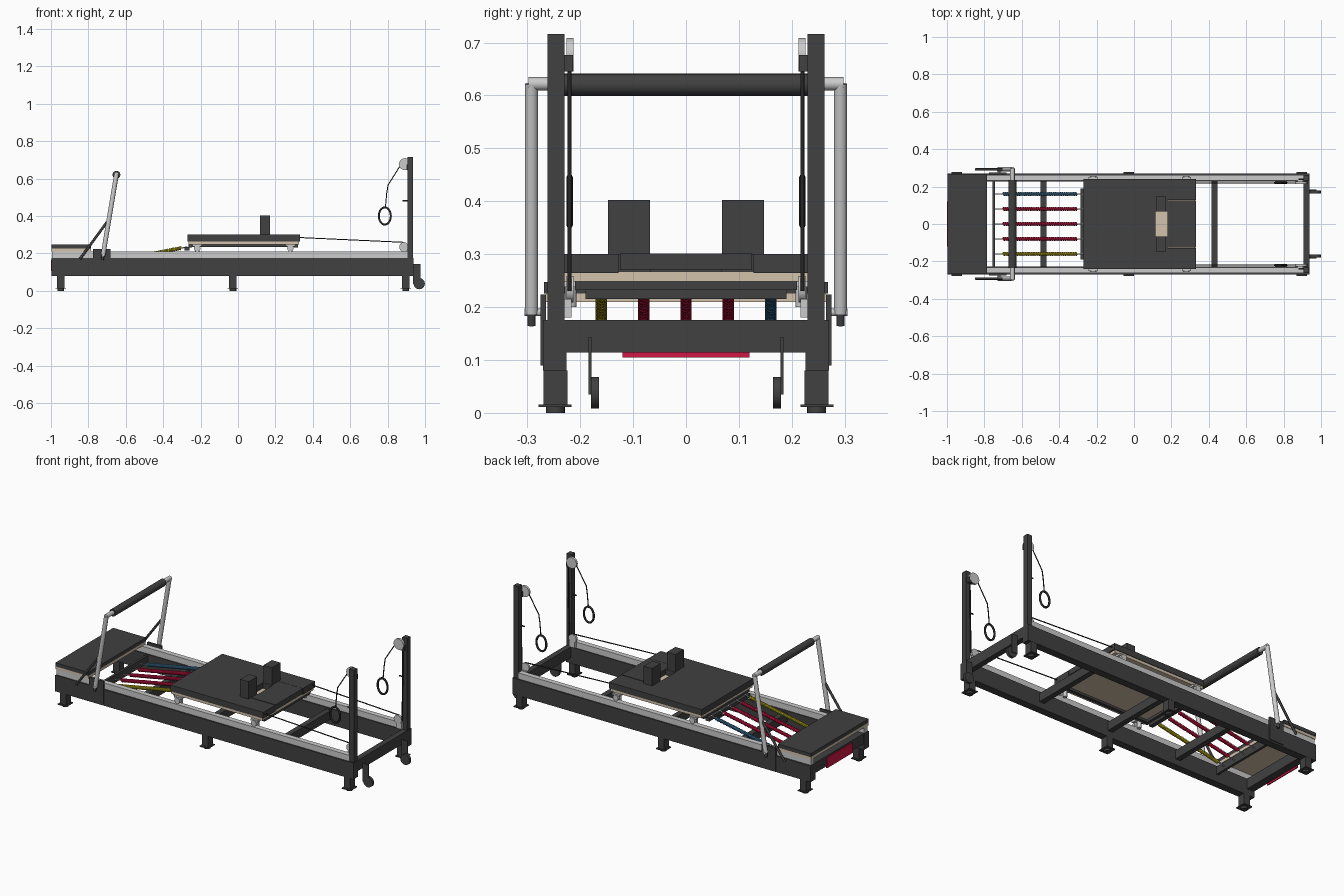
import bpy, bmesh, math
from mathutils import Vector

cube = bpy.data.objects.get("Cube")
if cube:
    bpy.data.objects.remove(cube, do_unlink=True)


def material(name, r, g, b):
    m = bpy.data.materials.new(name)
    m.use_nodes = True
    m.diffuse_color = (r, g, b, 1)
    m.node_tree.nodes["Principled BSDF"].inputs["Base Color"].default_value = (r, g, b, 1)
    return m


DARK = material("charcoal", .052, .052, .052)
BLACK = material("rope black", .02, .02, .02)
LIGHT = material("aluminium", .6, .6, .6)
WOOD = material("birch wood", .65, .54, .4)
RED = material("red", .64, .008, .06)
YELLOW = material("yellow", .47, .4, .01)
BLUE = material("blue", .05, .19, .34)


def add(name, mesh, mat):
    ob = bpy.data.objects.new(name, mesh)
    bpy.context.scene.collection.objects.link(ob)
    mesh.materials.clear()
    mesh.materials.append(mat)
    return ob


def box(name, x, y, z, mat):
    """Box from (low, high) ranges on each axis."""
    bm = bmesh.new()
    bmesh.ops.create_cube(bm, size=1)
    for v in bm.verts:
        v.co = [(lo + hi) / 2 + c * (hi - lo) for c, (lo, hi) in zip(v.co, (x, y, z))]
    mesh = bpy.data.meshes.new(name)
    bm.to_mesh(mesh)
    bm.free()
    return add(name, mesh, mat)


def rod(name, a, b, r, mat, sides=20):
    """Cylinder between two points."""
    a, b = Vector(a), Vector(b)
    bm = bmesh.new()
    bmesh.ops.create_cone(bm, cap_ends=True, segments=sides, radius1=r, radius2=r, depth=(b - a).length)
    turn = (b - a).to_track_quat('Z', 'Y')
    for v in bm.verts:
        v.co = turn @ v.co + (a + b) / 2
    for f in bm.faces:
        f.smooth = len(f.verts) == 4
    for e in bm.edges:
        e.smooth = all(f.smooth for f in e.link_faces)
    mesh = bpy.data.meshes.new(name)
    bm.to_mesh(mesh)
    bm.free()
    return add(name, mesh, mat)


def tube(name, points, r, mat, closed=False):
    """Thin tube along a path, baked to a smooth mesh."""
    cu = bpy.data.curves.new(name, 'CURVE')
    cu.dimensions = '3D'
    cu.bevel_depth = r
    cu.bevel_resolution = 1
    cu.use_fill_caps = True
    sp = cu.splines.new('POLY')
    sp.points.add(len(points) - 1)
    for p, co in zip(sp.points, points):
        p.co = (*co, 1)
    sp.use_cyclic_u = closed
    tmp = bpy.data.objects.new(name + " path", cu)
    mesh = bpy.data.meshes.new_from_object(tmp)
    bpy.data.objects.remove(tmp)
    mesh.shade_smooth()
    return add(name, mesh, mat)


def span(s, lo, hi):
    """Range on the +y side, mirrored when s is -1."""
    return tuple(sorted((s * lo, s * hi)))


# Frame
box("foot_end_beam", (-.995, -.95), (-.27, .27), (.115, .175), DARK)
box("head_end_beam", (.905, .938), (-.27, .27), (.114, .176), DARK)
for i, x in enumerate((-.485, -.03, .43)):
    box(f"cross_beam_{i}", (x - .016, x + .016), (-.23, .23), (.115, .165), DARK)
box("spring_anchor_bar", (-.757, -.743), (-.228, .228), (.125, .17), DARK)
box("red_end_plate", (-1, -.994), (-.12, .12), (.105, .165), RED)

# Standing platform
box("platform_board", (-.998, -.785), (-.265, .265), (.21, .226), WOOD)
box("platform_pad", (-.998, -.785), (-.268, .268), (.226, .247), DARK)

# Carriage
box("carriage_board", (-.265, .325), (-.237, .237), (.248, .267), WOOD)
box("carriage_pad_front", (-.27, .115), (-.24, .24), (.264, .3), DARK)
box("headrest_pad", (.178, .332), (-.125, .125), (.27, .301), DARK)
box("spring_hook_bar", (-.285, -.26), (-.19, .19), (.215, .235), DARK)
for i, x in enumerate((-.265, .3)):
    box(f"carriage_end_bar_{i}", (x, x + .02), (-.21, .21), (.232, .25), DARK)

# Footbar grip
rod("footbar_grip", (-.65, -.235, .62), (-.65, .235, .62), .021, DARK, 24)
rod("footbar_core", (-.65, -.298, .622), (-.65, .298, .622), .0125, LIGHT)

for s, side in ((1, "left"), (-1, "right")):
    # Side beams, rails and legs
    box(f"side_beam_{side}", (-.998, .938), span(s, .226, .27), (.08, .175), DARK)
    box(f"rail_{side}", (-.995, .905), span(s, .232, .262), (.175, .21), LIGHT)
    for i, x in enumerate((-.948, -.027, .897)):
        box(f"leg_{side}_{i}", (x - .02, x + .02), span(s, .224, .269), (.014, .08), DARK)
        box(f"foot_plate_{side}_{i}", (x - .028, x + .028), span(s, .216, .279), (.011, .016), DARK)
        rod(f"foot_{side}_{i}", (x, s * .247, 0), (x, s * .247, .012), .018, DARK)

    # Carriage sides, shoulder rests and rollers
    box(f"carriage_side_bar_{side}", (-.265, .32), span(s, .19, .21), (.235, .25), DARK)
    box(f"carriage_pad_side_{side}", (.115, .332), span(s, .128, .24), (.264, .3), DARK)
    box(f"carriage_pad_inner_{side}", (.115, .178), span(s, .066, .128), (.264, .3), DARK)
    box(f"shoulder_rest_{side}", (.117, .172), span(s, .068, .147), (.3, .402), DARK)
    for i, x in enumerate((-.218, .28)):
        box(f"roller_bracket_{side}_{i}", (x - .024, x + .024), span(s, .205, .25), (.238, .248), LIGHT)
        rod(f"roller_{side}_{i}", (x, s * .235, .227), (x, s * .255, .227), .017, LIGHT)
        rod(f"guide_roller_{side}_{i}", (x, s * .218, .2), (x, s * .218, .24), .011, LIGHT)

    # Footbar arm, bracket and strut
    rod(f"footbar_arm_{side}", (-.722, s * .292, .187), (-.65, s * .292, .622), .0125, LIGHT)
    box(f"bracket_plate_{side}", (-.775, -.682), span(s, .265, .275), (.09, .224), DARK)
    rod(f"pivot_bolt_{side}", (-.722, s * .27, .19), (-.722, s * .305, .19), .007, LIGHT)
    rod(f"arm_end_{side}", (-.726, s * .292, .165), (-.722, s * .292, .187), .008, DARK)
    rod(f"footbar_strut_{side}", (-.845, s * .292, .17), (-.695, s * .292, .375), .007, DARK, 8)

    # Pulley post
    box(f"post_{side}", (.905, .936), span(s, .23, .262), (.08, .716), DARK)
    rod(f"upper_pulley_{side}", (.893, s * .213, .677), (.893, s * .226, .677), .032, LIGHT, 28)
    box(f"pulley_mount_{side}", (.9, .928), span(s, .214, .232), (.645, .676), DARK)
    rod(f"lower_pulley_{side}", (.887, s * .213, .234), (.887, s * .226, .234), .025, LIGHT, 28)
    box(f"lower_mount_{side}", (.875, .91), span(s, .216, .232), (.18, .215), LIGHT)
    rod(f"strap_peg_{side}", (.88, s * .24, .48), (.91, s * .24, .48), .004, DARK, 10)

    # Ropes and hand loop
    tube(f"carriage_rope_{side}", [(.32, s * .22, .285), (.89, s * .22, .259)], .003, BLACK)
    tube(f"post_rope_{side}", [(.912, s * .22, .23), (.918, s * .22, .66)], .0035, BLACK)
    tube(f"handle_rope_{side}", [(.88, s * .22, .69), (.865, s * .22, .665), (.802, s * .22, .565),
                                 (.795, s * .22, .52), (.788, s * .22, .445)], .003, BLACK)
    ring = [(.785 + .032 * math.cos(t * math.tau / 28), s * .22, .4 + .046 * math.sin(t * math.tau / 28))
            for t in range(28)]
    tube(f"hand_loop_{side}", ring, .006, BLACK, True)

    # Transport wheel
    box(f"wheel_arm_{side}", (.936, .975), span(s, .179, .184), (.035, .143), DARK)
    rod(f"transport_wheel_{side}", (.969, s * .164, .038), (.969, s * .18, .038), .03, DARK, 28)

# Springs, sloping up to the carriage
lower, upper = Vector((-.7, 0, .152)), Vector((-.305, 0, .228))
slope = (upper - lower).normalized()
normal = Vector((-slope.z, 0, slope.x))
TURNS, STEPS, COIL = 40, 10, .0075
for i, mat in enumerate((YELLOW, RED, RED, RED, BLUE)):
    offset = Vector((0, (i - 2) * .08, 0))
    coil = []
    for k in range(TURNS * STEPS + 1):
        a = k * math.tau / STEPS
        coil.append(lower.lerp(upper, k / (TURNS * STEPS)) + offset
                    + normal * COIL * math.cos(a) + Vector((0, COIL * math.sin(a), 0)))
    tube(f"spring_{i}", coil, .0038, mat)
    rod(f"spring_core_{i}", lower + offset, upper + offset, .0085, mat, 12)
    rod(f"spring_hook_{i}", lower + offset - slope * .05, upper + offset + slope * .035, .003, LIGHT, 8)
